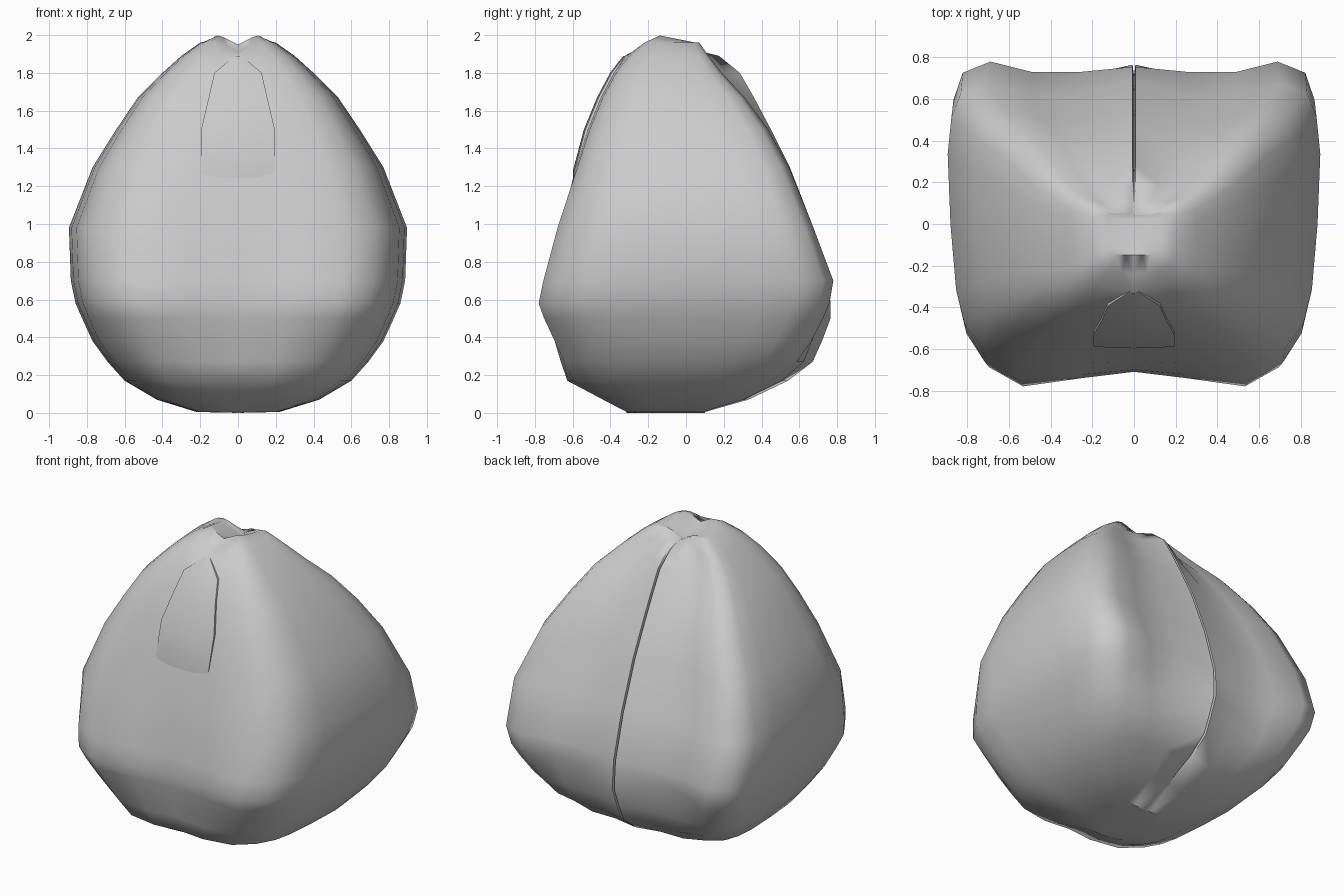
import bpy, math

cube = bpy.data.objects.get("Cube")
if cube:
    bpy.data.objects.remove(cube, do_unlink=True)

mat = bpy.data.materials.new("pale_grey")
mat.use_nodes = True
colour = (0.6, 0.6, 0.6, 1)
mat.diffuse_color = colour
mat.node_tree.nodes["Principled BSDF"].inputs["Base Color"].default_value = colour

# Levels: z, half width, front corner y, back corner y, front centre y, back seam y
LEVELS = [
    (0.005, 0.22, -0.32, 0.10, -0.31, 0.10),
    (0.07, 0.43, -0.45, 0.33, -0.43, 0.33),
    (0.17, 0.60, -0.65, 0.54, -0.61, 0.54),
    (0.27, 0.69, -0.69, 0.66, -0.64, 0.67),
    (0.38, 0.77, -0.725, 0.71, -0.67, 0.72),
    (0.50, 0.825, -0.76, 0.74, -0.70, 0.765),
    (0.58, 0.86, -0.78, 0.76, -0.71, 0.765),
    (0.70, 0.885, -0.755, 0.78, -0.70, 0.755),
    (0.98, 0.895, -0.68, 0.675, -0.66, 0.675),
    (1.30, 0.77, -0.575, 0.545, -0.585, 0.55),
    (1.50, 0.645, -0.51, 0.435, -0.525, 0.45),
    (1.67, 0.53, -0.44, 0.31, -0.455, 0.36),
    (1.80, 0.40, -0.37, 0.19, -0.39, 0.285),
    (1.89, 0.30, -0.30, 0.12, -0.325, 0.175),
    (1.96, 0.20, -0.22, 0.07, -0.24, 0.08),
    (2.00, 0.13, -0.15, 0.05, -0.15, 0.05),
]
# Half section between the corners: fraction of half width, fraction of depth
SIDE = [(0.62, 0.0), (0.81, 0.06), (0.91, 0.15), (0.955, 0.27), (0.985, 0.5),
        (1.0, 0.75), (0.98, 0.88), (0.93, 0.965), (0.78, 1.0)]


def half_ring(z, w, yf, yb, fc, bc):
    """Front centre, round the +x side, to the slit of the back seam."""
    valley = yb - 0.055 * w
    # corners grow rounder towards the base
    k = 0.35 * max(0, 1 - z / 0.55)
    pts = [(0, fc), (0.3 * w, fc + 0.45 * (yf - fc))]
    for a, f in SIDE:
        f = 0.5 + (f - 0.5) * (1 - k * a * a)
        pts.append((a * w, yf + f * (yb - yf)))
    slit = 0.05 if 0.15 < z < 1.9 else 0.0
    pts += [(0.56 * w, valley), (0.28 * w, valley + 0.25 * max(0, bc - yb)),
            (0.007, bc), (0, bc - slit)]
    # crown slopes to the back, with a notch between its two lobes
    drop = 0.05 if z > 1.9 else 0
    tilt = 0.2 if z > 1.98 else 0
    return [(x, y, z - drop * max(0, 1 - x / 0.1) - tilt * max(0, y + 0.15))
            for x, y in pts]


def mesh_object(name, verts, faces, angle, mirror=False):
    me = bpy.data.meshes.new(name)
    me.from_pydata(verts, [], faces)
    me.materials.append(mat)
    ob = bpy.data.objects.new(name, me)
    bpy.context.collection.objects.link(ob)
    bpy.ops.object.select_all(action='DESELECT')
    bpy.context.view_layer.objects.active = ob
    ob.select_set(True)
    if mirror:
        m = ob.modifiers.new("mirror", 'MIRROR')
        m.merge_threshold = 0.0005
        bpy.ops.object.modifier_apply(modifier=m.name)
    bpy.ops.object.mode_set(mode='EDIT')
    bpy.ops.mesh.select_all(action='SELECT')
    bpy.ops.mesh.remove_doubles(threshold=0.0005)
    bpy.ops.mesh.normals_make_consistent(inside=False)
    bpy.ops.object.mode_set(mode='OBJECT')
    bpy.ops.object.shade_smooth_by_angle(angle=math.radians(angle))


# Pod body: lofted half rings, closed above and below onto a centre line
rings = [half_ring(*lv) for lv in LEVELS]
rings.insert(0, [(0, y, 0.0) for x, y, z in rings[0]])
rings.append([(0, y, 1.95 - 0.2 * max(0, y + 0.15)) for x, y, z in rings[-1]])
n = len(rings[0])
verts = [p for r in rings for p in r]
faces = [(i * n + j, i * n + j + 1, (i + 1) * n + j + 1, (i + 1) * n + j)
         for i in range(len(rings) - 1) for j in range(n - 1)]
mesh_object("pod_body", verts, faces, 72, mirror=True)

# Front leaf: slightly raised panel under the notch; z, half width, centre y
LEAF = [(1.12, 0.15, -0.60), (1.29, 0.195, -0.597), (1.50, 0.195, -0.541),
        (1.67, 0.155, -0.471), (1.80, 0.125, -0.402), (1.89, 0.02, -0.333)]
cols = [-1, -0.5, 0, 0.5, 1]
verts = [(c * w, y + 0.008 * c * c, z) for z, w, y in LEAF for c in cols]
verts += [(x, y + 0.03, z) for x, y, z in verts]
k, half = len(cols), len(LEAF) * len(cols)
faces = []
for i in range(len(LEAF) - 1):
    for j in range(k - 1):
        a = i * k + j
        faces.append((a, a + 1, a + k + 1, a + k))
    for a in (i * k, i * k + k - 1):  # side walls
        faces.append((a, a + k, a + k + half, a + half))
mesh_object("front_leaf", verts, faces, 50)
